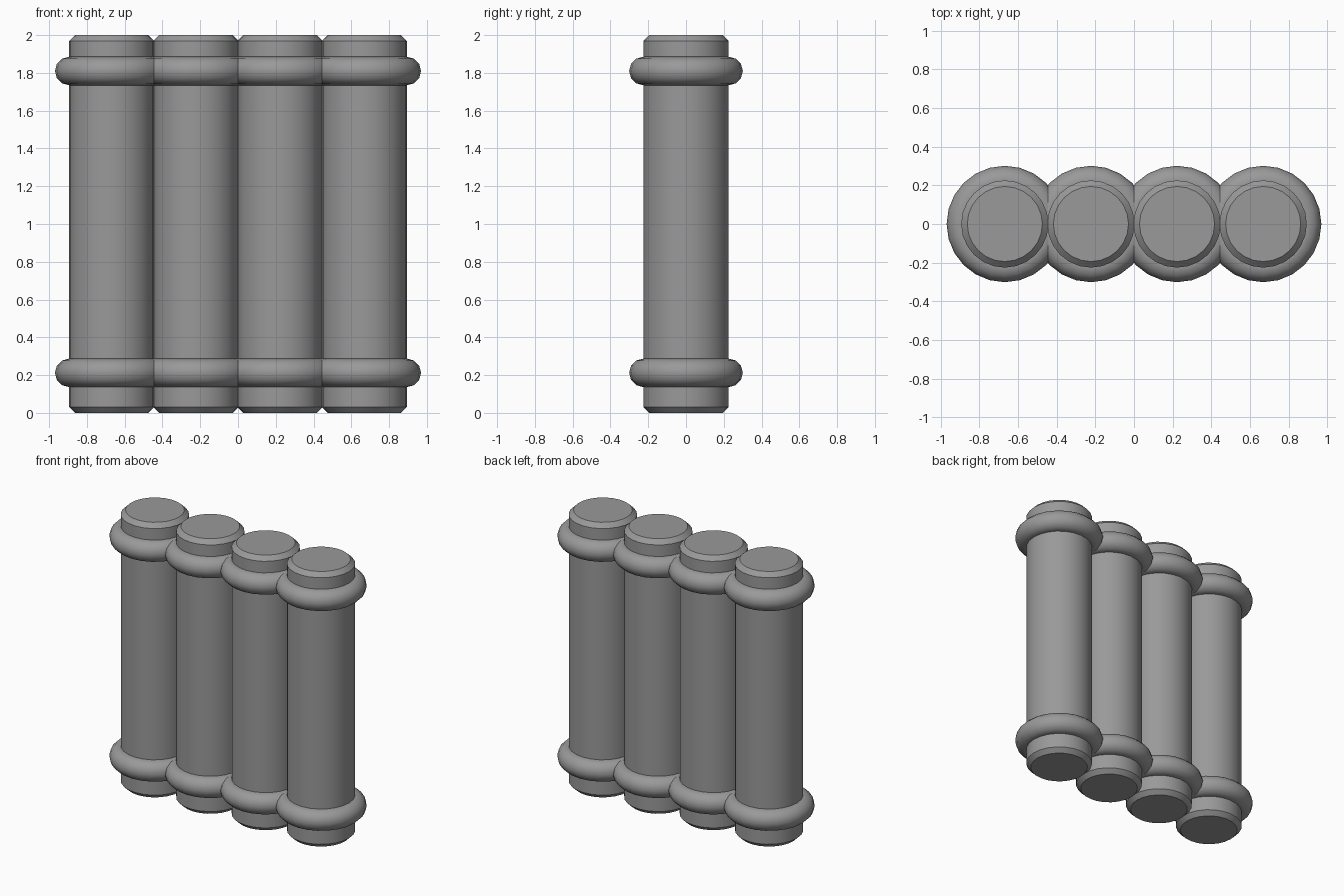
import bpy
from math import radians

if "Cube" in bpy.data.objects:
    bpy.data.objects.remove(bpy.data.objects["Cube"])

COUNT, PITCH, SIDES = 4, 0.4455, 24
TUBE_R, RING_R = 0.2255, 0.0755

# Dark grey finish shared by every part
grey = bpy.data.materials.new("dark_grey")
grey.diffuse_color = (0.32, 0.32, 0.32, 1)
grey.use_nodes = True
grey.node_tree.nodes["Principled BSDF"].inputs["Base Color"].default_value = grey.diffuse_color


def finish(obj, name):
    obj.name = name
    obj.data.materials.append(grey)
    bpy.ops.object.shade_smooth_by_angle(angle=radians(35))


def tube(name, x):
    # Upright cylinder with chamfered rims
    bpy.ops.mesh.primitive_cylinder_add(vertices=SIDES, radius=TUBE_R, depth=2, location=(x, 0, 1))
    obj = bpy.context.object
    bevel = obj.modifiers.new("rim_chamfer", 'BEVEL')
    bevel.width = 0.031
    bevel.segments = 1
    bevel.limit_method = 'ANGLE'
    bevel.angle_limit = radians(40)
    bpy.ops.object.modifier_apply(modifier=bevel.name)
    finish(obj, name)


def ring(name, x, z):
    # Rounded collar, half sunk into the tube
    bpy.ops.mesh.primitive_torus_add(major_segments=SIDES, minor_segments=12,
                                     major_radius=TUBE_R, minor_radius=RING_R,
                                     location=(x, 0, z))
    finish(bpy.context.object, name)


# Row of four tubes, each with a lower and an upper collar
for i in range(COUNT):
    x = (i - (COUNT - 1) / 2) * PITCH
    tube(f"tube_{i + 1}", x)
    ring(f"lower_ring_{i + 1}", x, 0.212)
    ring(f"upper_ring_{i + 1}", x, 1.81)
